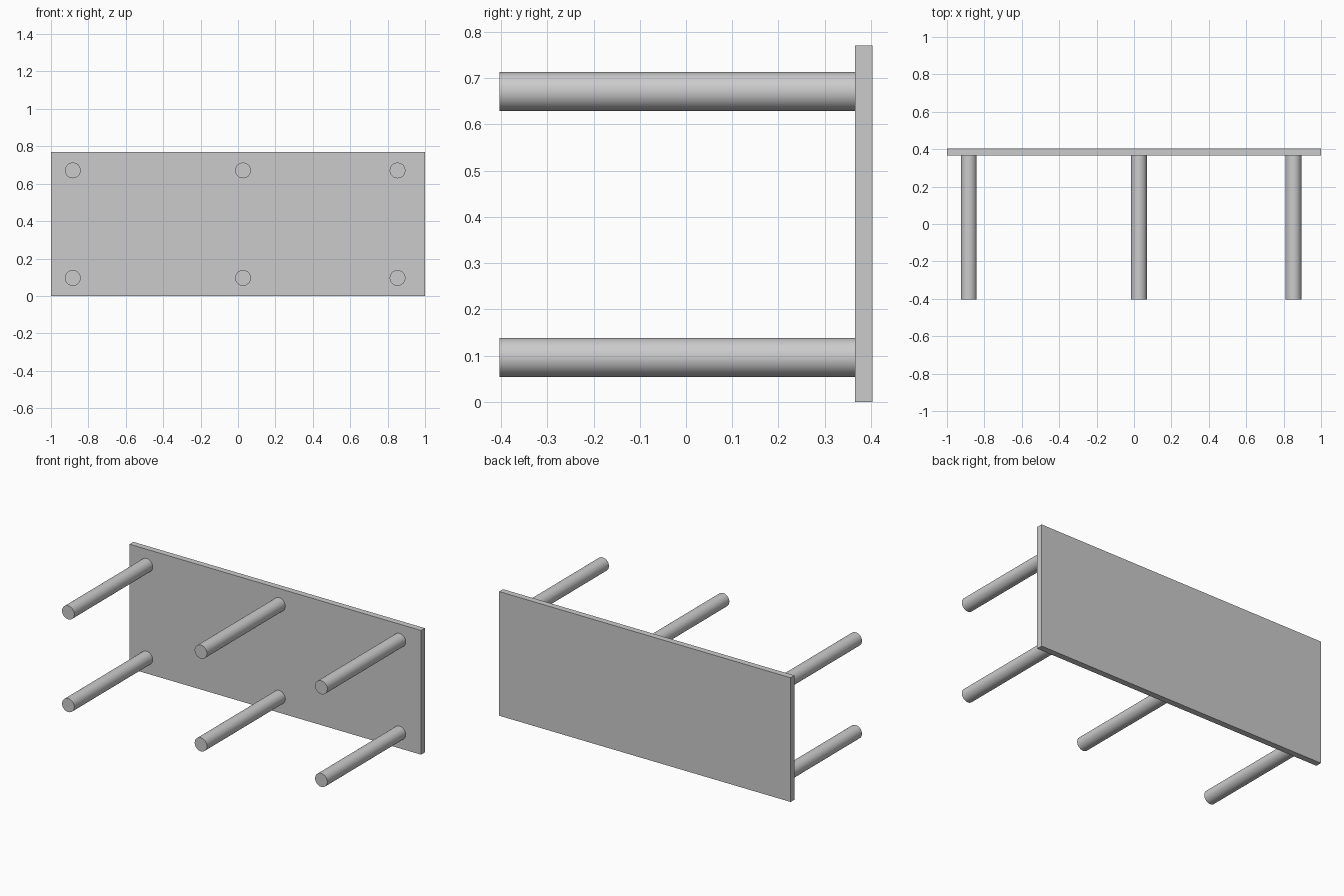
import bpy
import math

cube = bpy.data.objects.get("Cube")
if cube:
    bpy.data.objects.remove(cube, do_unlink=True)

# One plain grey for the whole table
grey = bpy.data.materials.new("plain grey")
grey.use_nodes = True
colour = (0.6, 0.6, 0.6, 1)
grey.diffuse_color = colour
grey.node_tree.nodes["Principled BSDF"].inputs["Base Color"].default_value = colour

HEIGHT = 0.77
FRONT, BACK = -0.403, 0.403
THICKNESS = 0.038
LEG_RADIUS = 0.042
top_front = BACK - THICKNESS

# Table top, standing on its long edge
bpy.ops.mesh.primitive_cube_add(size=1, location=(0, BACK - THICKNESS / 2, HEIGHT / 2))
table_top = bpy.context.object
table_top.name = "table_top"
table_top.scale = (2, THICKNESS, HEIGHT)
bpy.ops.object.transform_apply(location=False, rotation=False, scale=True)
table_top.data.materials.append(grey)


def add_leg(name, x, z):
    bpy.ops.mesh.primitive_cylinder_add(
        vertices=48, radius=LEG_RADIUS, depth=top_front - FRONT,
        location=(x, (top_front + FRONT) / 2, z), rotation=(math.pi / 2, 0, 0))
    leg = bpy.context.object
    leg.name = name
    leg.data.materials.append(grey)
    bpy.ops.object.shade_smooth_by_angle(angle=math.radians(30))


# Three pairs of round legs pointing forward
for side, x in (("right", -0.883), ("middle", 0.027), ("left", 0.853)):
    for level, z in (("lower", 0.096), ("upper", 0.671)):
        add_leg(f"{level}_{side}_leg", x, z)
